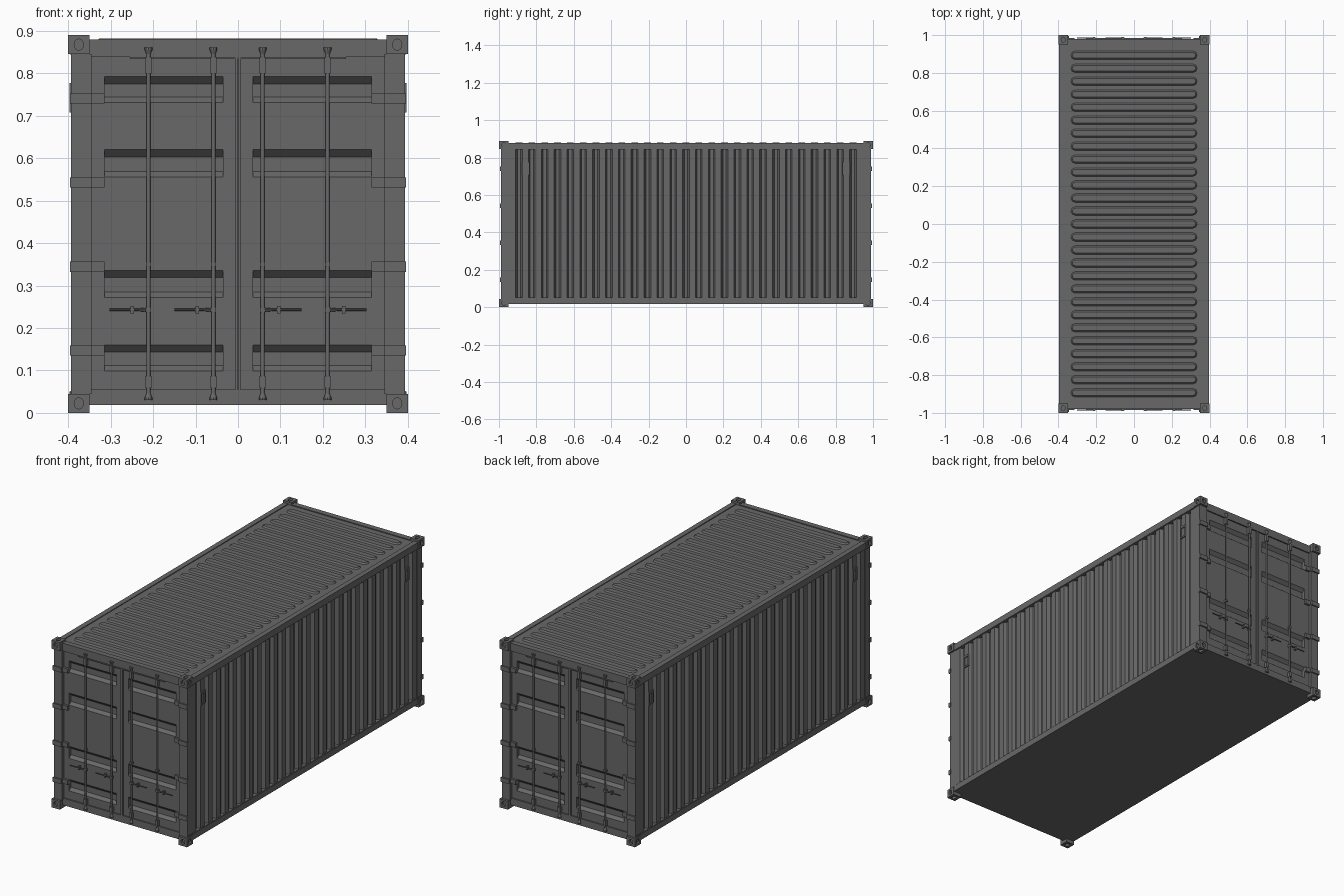
import bpy, bmesh, math
from mathutils import Matrix, Vector

if "Cube" in bpy.data.objects:
    bpy.data.objects.remove(bpy.data.objects["Cube"])

steel = bpy.data.materials.new("dark_steel")
steel.diffuse_color = (0.14, 0.14, 0.14, 1)
steel.use_nodes = True
steel.node_tree.nodes["Principled BSDF"].inputs["Base Color"].default_value = steel.diffuse_color
ZC = 0.445  # mid height of the corner castings


def finish(name, bm, mirror=(True, True, False), smooth=False):
    bmesh.ops.recalc_face_normals(bm, faces=bm.faces)
    me = bpy.data.meshes.new(name)
    bm.to_mesh(me)
    bm.free()
    me.materials.append(steel)
    ob = bpy.data.objects.new(name, me)
    bpy.context.collection.objects.link(ob)
    if smooth:
        bpy.context.view_layer.objects.active = ob
        ob.select_set(True)
        bpy.ops.object.shade_smooth_by_angle(angle=math.radians(40))
        ob.select_set(False)
    if any(mirror):
        mod = ob.modifiers.new("mirror", 'MIRROR')
        mod.use_axis = mirror
        mod.use_mirror_merge = False
    return ob


def add_box(bm, x0, x1, y0, y1, z0, z1):
    m = Matrix.Translation(((x0 + x1) / 2, (y0 + y1) / 2, (z0 + z1) / 2))
    m = m @ Matrix.Diagonal((x1 - x0, y1 - y0, z1 - z0, 1))
    bmesh.ops.create_cube(bm, size=1, matrix=m)


def boxes(name, dims, mirror=(True, True, False)):
    bm = bmesh.new()
    for d in dims:
        add_box(bm, *d)
    return finish(name, bm, mirror)


def add_rod(bm, a, b, r, r2=None, sides=10):
    a, b = Vector(a), Vector(b)
    d = b - a
    m = Matrix.Translation((a + b) / 2) @ d.to_track_quat('Z', 'Y').to_matrix().to_4x4()
    bmesh.ops.create_cone(bm, cap_ends=True, segments=sides, radius1=r,
                          radius2=r if r2 is None else r2, depth=d.length, matrix=m)


def add_prism(bm, pts, vec):
    f = bm.faces.new([bm.verts.new(p) for p in pts])
    new = bmesh.ops.extrude_face_region(bm, geom=[f])["geom"]
    bmesh.ops.translate(bm, vec=vec, verts=[v for v in new if isinstance(v, bmesh.types.BMVert)])


# Corner castings with oval holes, mirrored to all eight corners
cut = bmesh.new()
for axis, c, sc in (('X', (0.4, -0.975, 0.8675), (1, 0.9, 1.15)),
                    ('Y', (0.375, -1.0, 0.8675), (0.95, 1, 1.15)),
                    ('Z', (0.375, -0.975, 0.89), (0.9, 1.2, 1))):
    rot = {'X': Matrix.Rotation(math.pi / 2, 4, 'Y'), 'Y': Matrix.Rotation(math.pi / 2, 4, 'X'),
           'Z': Matrix.Identity(4)}[axis]
    m = Matrix.Translation(Vector(c) - Vector((0, 0, ZC))) @ Matrix.Diagonal((*sc, 1)) @ rot
    bmesh.ops.create_cone(cut, cap_ends=True, segments=16, radius1=0.0115, radius2=0.0115,
                          depth=0.024, matrix=m)
cutter = finish("casting_hole_cutter", cut, (False,) * 3)
cutter.location.z = ZC
cutter.hide_render = True
cutter.hide_set(True)
bm = bmesh.new()
add_box(bm, 0.35, 0.40, -1, -0.95, 0.845 - ZC, 0.89 - ZC)
casting = finish("corner_casting", bm, (False,) * 3)
casting.location.z = ZC
mod = casting.modifiers.new("holes", 'BOOLEAN')
mod.object, mod.operation, mod.solver = cutter, 'DIFFERENCE', 'EXACT'
mod = casting.modifiers.new("mirror", 'MIRROR')
mod.use_axis = (True, True, True)

# Floor, roof and frame
boxes("floor_base", [(-0.395, 0.395, -0.978, 0.978, 0.018, 0.052)], (False,) * 3)
boxes("roof_plate", [(-0.395, 0.395, -0.978, 0.978, 0.843, 0.875)], (False,) * 3)
boxes("roof_edge_rail", [(0.37, 0.397, -0.95, 0.95, 0.845, 0.879)], (True, False, False))
boxes("corner_post", [(0.345, 0.393, -0.988, -0.945, 0.045, 0.845)])
boxes("door_header", [(0, 0.35, -0.979, -0.95, 0.838, 0.880), (0, 0.255, -0.984, -0.979, 0.834, 0.839)])
boxes("door_sill", [(0, 0.35, -0.979, -0.95, 0.018, 0.055)])

# Roof ribs: raised ridges with tapered ends
N, PITCH = 27, 0.0687
bm = bmesh.new()
for i in range(N):
    y = (i - (N - 1) / 2) * PITCH
    rings = []
    for hx, hy, z in ((0.335, 0.024, 0.874), (0.327, 0.015, 0.882)):
        ring = []
        for s in (1, -1):
            for t in (-90, -45, 0, 45, 90):
                a = math.radians(t)
                ring.append(bm.verts.new((s * (hx - hy + hy * math.cos(a)), y + s * hy * math.sin(a), z)))
        rings.append(ring)
    n = len(rings[0])
    for k in range(n):
        bm.faces.new((rings[0][k], rings[0][(k + 1) % n], rings[1][(k + 1) % n], rings[1][k]))
    bm.faces.new(rings[1])
finish("roof_ribs", bm, (False,) * 3)

# Corrugated side wall, extruded from a trapezoid wave
prof = [(0.391, -0.95)]
for i in range(N):
    y = (i - (N - 1) / 2) * PITCH
    prof += [(0.391, y - 0.018), (0.374, y - 0.009), (0.374, y + 0.009), (0.391, y + 0.018)]
prof += [(0.391, 0.95), (0.36, 0.95), (0.36, -0.95)]
bm = bmesh.new()
add_prism(bm, [(x, y, 0.05) for x, y in prof], (0, 0, 0.795))
finish("corrugated_side_wall", bm, (True, False, False))
boxes("side_bottom_rail", [(0.37, 0.397, -0.95, 0.95, 0.018, 0.050)], (True, False, False))

# Side vents: small hooded frame
boxes("side_vent", [(0.385, 0.397, -0.877, -0.838, 0.765, 0.777), (0.385, 0.397, -0.877, -0.838, 0.708, 0.716),
                    (0.385, 0.397, -0.877, -0.871, 0.716, 0.765), (0.385, 0.397, -0.844, -0.838, 0.716, 0.765),
                    (0.372, 0.392, -0.871, -0.844, 0.716, 0.765)])

# Door leaf with four pressed recesses
FRONT, DEEP, BACK = -0.972, -0.955, -0.94
door = [(FRONT, 0.055)]
for z0, z1 in ((0.099, 0.160), (0.272, 0.336), (0.556, 0.620), (0.731, 0.792)):
    door += [(FRONT, z0), (DEEP, z0 + 0.013), (DEEP, z1 - 0.017), (FRONT, z1)]
door += [(FRONT, 0.838), (BACK, 0.838), (BACK, 0.055)]
bm = bmesh.new()
add_prism(bm, [(0.035, y, z) for y, z in door], (0.28, 0, 0))
add_box(bm, 0.0, 0.035, FRONT, BACK, 0.055, 0.838)
add_box(bm, 0.315, 0.345, FRONT, BACK, 0.055, 0.838)
finish("door_leaf", bm)
boxes("door_seal", [(0.001, 0.006, -0.981, -0.96, 0.05, 0.84)])

# Hinges wrapping the posts
hinges = []
for z in (0.147, 0.3445, 0.5425, 0.741):
    hinges += [(0.345, 0.396, -0.995, -0.98, z - 0.012, z + 0.012),
               (0.315, 0.346, -0.984, -0.965, z - 0.012, z + 0.012)]
boxes("door_hinges", hinges)

# Locking bars with cams, brackets, guides and handles
RY = -0.981
bars, fit, handles = bmesh.new(), bmesh.new(), bmesh.new()
for x in (0.058, 0.211):
    add_rod(bars, (x, RY, 0.035), (x, RY, 0.857), 0.005)
    for z0, z1 in ((0.800, 0.838), (0.059, 0.087)):
        add_box(fit, x - 0.007, x + 0.007, RY - 0.007, -0.965, z0, z1)
    for zc, s in ((0.861, -1), (0.030, 1)):
        add_rod(fit, (x, RY, zc), (x, RY, zc + s * 0.006), 0.0095)
        add_rod(fit, (x, RY, zc + s * 0.006), (x, RY, zc + s * 0.016), 0.009, 0.005)
        add_box(fit, x - 0.006, x + 0.006, RY, -0.97, zc + s * 0.008 - 0.005, zc + s * 0.008 + 0.005)
    add_box(fit, x - 0.006, x + 0.006, RY - 0.006, -0.965, 0.345, 0.356)
    # handle: hub, tapered lever, catch
    add_box(handles, x - 0.006, x + 0.006, RY - 0.007, -0.968, 0.236, 0.250)
    add_rod(handles, (x + 0.004, RY - 0.003, 0.243), (x + 0.03, RY - 0.003, 0.243), 0.005, 0.0025, 8)
    add_rod(handles, (x + 0.03, RY - 0.003, 0.243), (x + 0.092, RY - 0.003, 0.243), 0.0025, None, 8)
    add_box(handles, x + 0.034, x + 0.042, RY - 0.006, -0.968, 0.234, 0.252)
finish("locking_bars", bars, smooth=True)
finish("locking_bar_fittings", fit)
finish("door_handles", handles)
